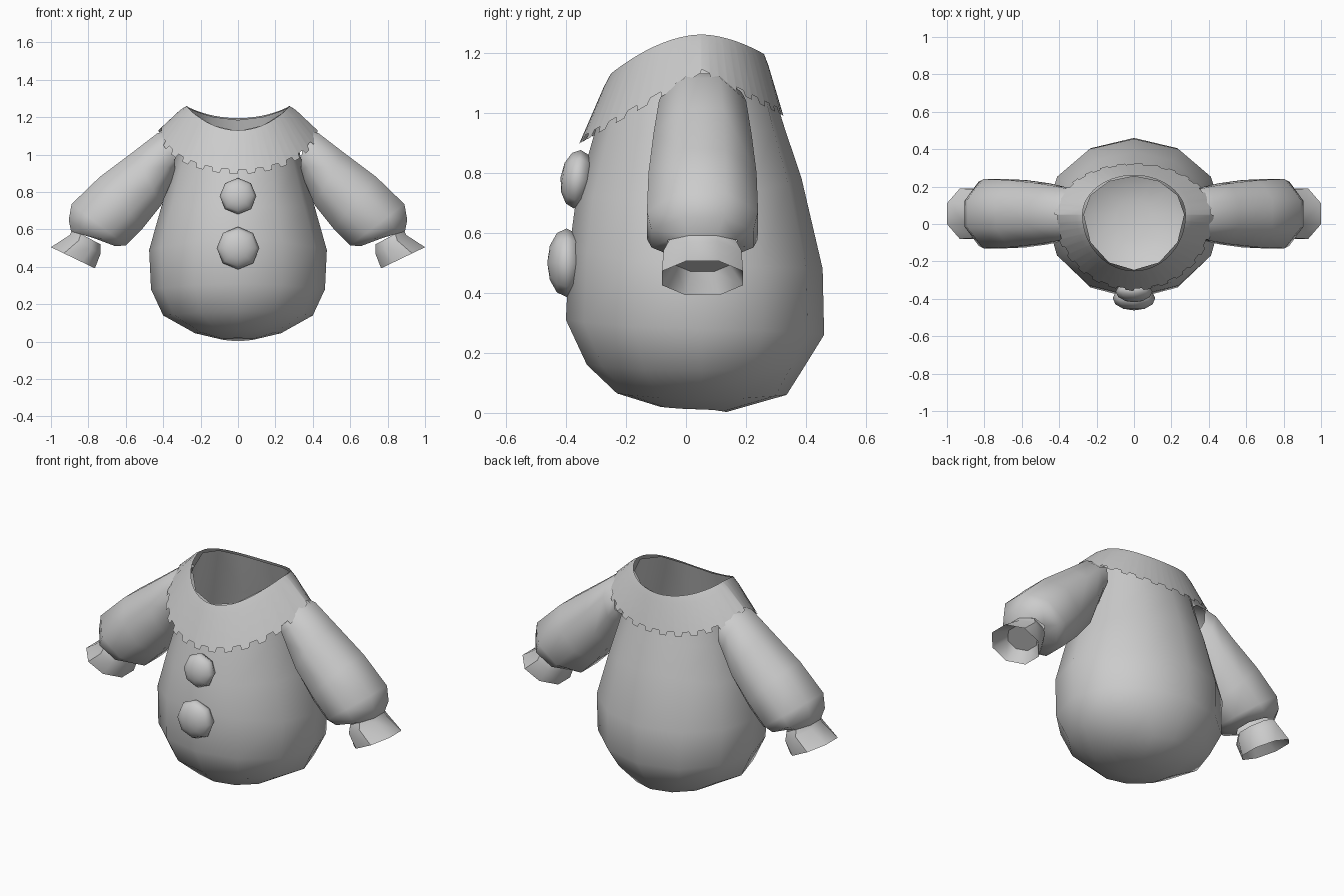
import bpy, bmesh, math
from mathutils import Vector

if "Cube" in bpy.data.objects:
    bpy.data.objects.remove(bpy.data.objects["Cube"])

cloth = bpy.data.materials.new("grey cloth")
cloth.diffuse_color = (0.6, 0.6, 0.6, 1)
cloth.use_nodes = True
cloth.node_tree.nodes["Principled BSDF"].inputs["Base Color"].default_value = cloth.diffuse_color


def finish(name, bm, angle=50):
    mesh = bpy.data.meshes.new(name)
    bmesh.ops.recalc_face_normals(bm, faces=bm.faces)
    bm.to_mesh(mesh)
    bm.free()
    mesh.materials.append(cloth)
    ob = bpy.data.objects.new(name, mesh)
    bpy.context.collection.objects.link(ob)
    bpy.ops.object.select_all(action='DESELECT')
    ob.select_set(True)
    bpy.context.view_layer.objects.active = ob
    bpy.ops.object.shade_smooth_by_angle(angle=math.radians(angle))
    return ob


def loft(bm, rings, cap_start=False, cap_end=False):
    loops = [[bm.verts.new(p) for p in ring] for ring in rings]
    for a, b in zip(loops, loops[1:]):
        n = len(a)
        for i in range(n):
            j = (i + 1) % n
            bm.faces.new((a[i], a[j], b[j], b[i]))
    if cap_start:
        bm.faces.new(loops[0])
    if cap_end:
        bm.faces.new(loops[-1])


def oval(angle, zf, zs, zb, yf, yb, rx, power=2.0, ys=0.05):
    """Point on a ring with its own front, side and back heights."""
    c, s = math.cos(angle), math.sin(angle)
    y_end, z_end = (yf, zf) if s < 0 else (yb, zb)
    k = abs(s)
    return Vector((rx * c, ys + (y_end - ys) * k, zs + (z_end - zs) * k ** power))


# Body: open at the neck, rounded at the bottom
body_rings = [  # front z, side z, back z, front y, back y, half width
    (0.02, 0.012, 0.003, -0.085, 0.135, 0.09),
    (0.065, 0.045, 0.06, -0.23, 0.335, 0.23),
    (0.16, 0.14, 0.155, -0.33, 0.395, 0.40),
    (0.31, 0.28, 0.26, -0.40, 0.46, 0.465),
    (0.55, 0.49, 0.48, -0.388, 0.455, 0.475),
    (0.72, 0.72, 0.78, -0.365, 0.385, 0.41),
    (0.93, 0.93, 0.95, -0.305, 0.328, 0.35),
    (1.125, 1.25, 1.185, -0.245, 0.255, 0.268),
]
bm = bmesh.new()
loft(bm, [[oval(math.tau * i / 12, *r) for i in range(12)] for r in body_rings],
     cap_start=True)
finish("body", bm, 60)

# Collar: sloping band with a notched lower edge
TEETH = 28
neck, crease, edge = [], [], []
for t in range(TEETH):
    for f, drop in ((0.04, 0), (0.46, 0), (0.54, 1), (0.96, 1)):
        a = math.tau * (t + f) / TEETH
        top = oval(a, 1.13, 1.26, 1.195, -0.25, 0.26, 0.275, 1.8)
        low = oval(a, 0.92, 1.145, 1.01, -0.345, 0.318, 0.41, 1.0)
        mid = top.lerp(low, 0.25) + Vector((0, 0, 0.008))
        neck.append(top)
        crease.append(mid)
        edge.append(low + (low - top) * 0.11 * drop)
bm = bmesh.new()
loft(bm, [neck, crease, edge])
finish("collar", bm)


# Sleeves and cuffs: eight-sided tubes set by upper and lower outline points
def tube_ring(x1, z1, x2, z2, hw, side):
    mid = Vector(((x1 + x2) / 2, 0.055, (z1 + z2) / 2))
    up = Vector(((x1 - x2) / 2, 0, (z1 - z2) / 2))
    k = 1 / math.cos(math.pi / 8)
    ring = []
    for i in range(8):
        a = math.tau * (i + 0.5) / 8
        p = mid + up * math.cos(a) * k + Vector((0, hw * math.sin(a) * k, 0))
        ring.append((p.x * side, p.y, p.z))
    return ring


sleeve_rings = [
    (0.35, 1.13, 0.335, 0.92, 0.13),
    (0.43, 1.115, 0.355, 0.86, 0.145),
    (0.56, 1.015, 0.41, 0.73, 0.163),
    (0.74, 0.88, 0.51, 0.605, 0.18),
    (0.89, 0.735, 0.60, 0.515, 0.185),
    (0.905, 0.65, 0.655, 0.51, 0.17),
    (0.893, 0.59, 0.725, 0.54, 0.115),
]
cuff_rings = [
    (0.885, 0.60, 0.735, 0.52, 0.11),
    (0.90, 0.57, 0.735, 0.47, 0.13),
    (1.0, 0.505, 0.765, 0.392, 0.135),
    (0.90, 0.545, 0.765, 0.47, 0.09),
]
for side, label in ((1, "left"), (-1, "right")):
    bm = bmesh.new()
    loft(bm, [tube_ring(*r, side) for r in sleeve_rings])
    finish(label + "_sleeve", bm, 60)
    bm = bmesh.new()
    loft(bm, [tube_ring(*r, side) for r in cuff_rings], cap_end=True)
    finish(label + "_cuff", bm, 50)

# Buttons: flattened low-poly balls on the chest
for name, y, z, radius, depth, tilt in (("upper_button", -0.362, 0.778, 0.098, 0.056, -0.12),
                                        ("lower_button", -0.398, 0.5, 0.114, 0.064, 0.0)):
    bm = bmesh.new()
    bmesh.ops.create_uvsphere(bm, u_segments=8, v_segments=6, radius=1)
    ob = finish(name, bm, 60)
    ob.scale = (radius, radius, depth)
    ob.rotation_euler = (math.pi / 2 + tilt, 0, 0)
    ob.location = (0, y, z)
